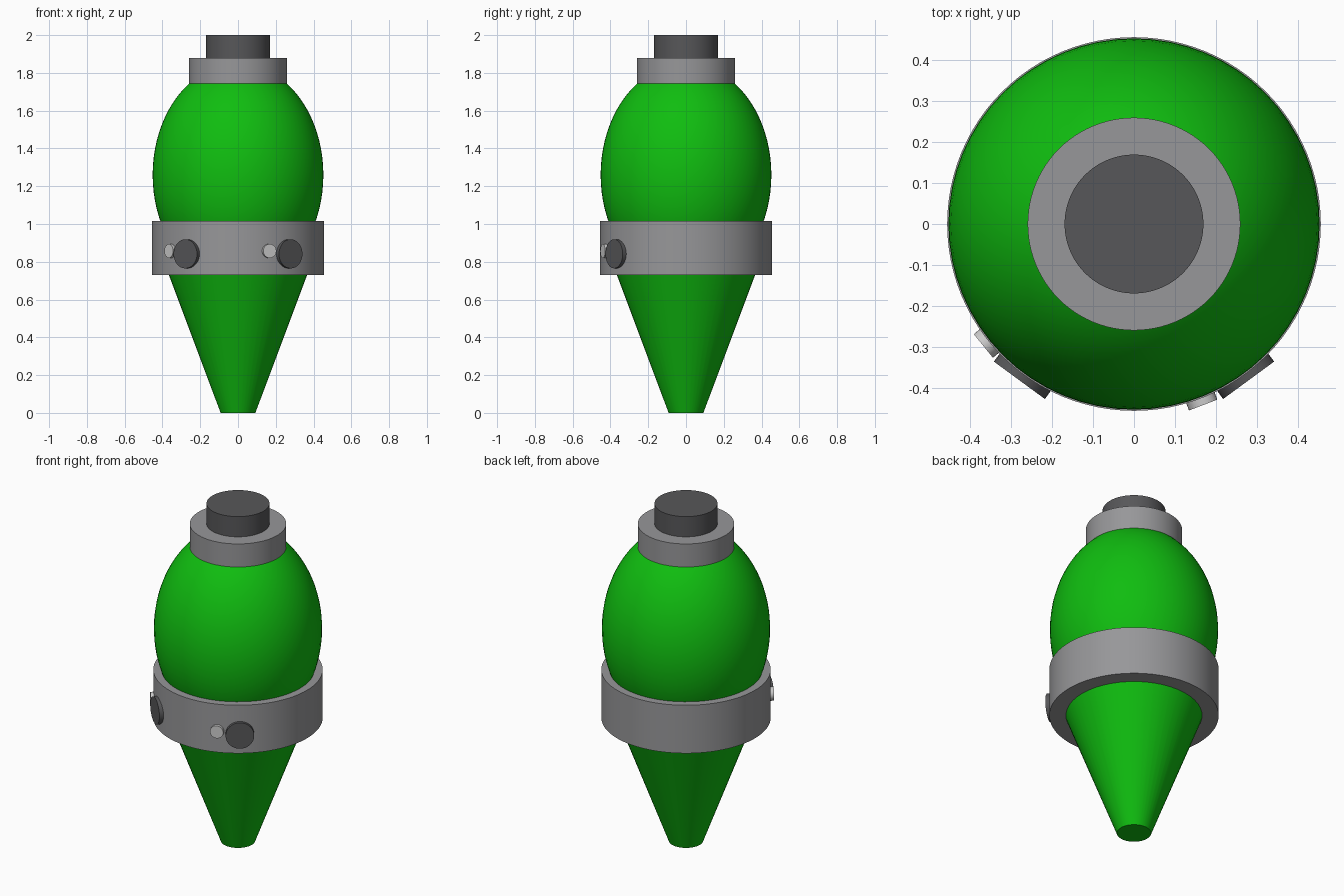
import bpy, math
from mathutils import Vector

if "Cube" in bpy.data.objects:
    bpy.data.objects.remove(bpy.data.objects["Cube"])


def material(name, color):
    m = bpy.data.materials.new(name)
    m.diffuse_color = (*color, 1)
    m.use_nodes = True
    m.node_tree.nodes["Principled BSDF"].inputs["Base Color"].default_value = m.diffuse_color
    return m


green = material("green", (0.005, 0.51, 0.005))
grey = material("grey", (0.31, 0.31, 0.32))
dark = material("dark_grey", (0.095, 0.095, 0.1))
light = material("light_grey", (0.58, 0.58, 0.56))


def finish(name, mat):
    ob = bpy.context.object
    ob.name = name
    ob.data.materials.append(mat)
    bpy.ops.object.shade_smooth_by_angle(angle=math.radians(35))
    return ob


def tapered(name, r_bottom, r_top, z0, z1, mat, sides=96):
    bpy.ops.mesh.primitive_cone_add(vertices=sides, radius1=r_bottom, radius2=r_top,
                                    depth=z1 - z0, location=(0, 0, (z0 + z1) / 2))
    return finish(name, mat)


def disc_on_band(name, x, y, z, radius, mat):
    # short cylinder whose axis points straight out of the band
    out = Vector((x, y, 0)).normalized()
    bpy.ops.mesh.primitive_cylinder_add(vertices=32, radius=radius, depth=0.032,
                                        location=out * 0.456 + Vector((0, 0, z)),
                                        rotation=out.to_track_quat('Z', 'Y').to_euler())
    return finish(name, mat)


# Tapered tip and egg-shaped body
tapered("lower_cone", 0.092, 0.368, 0, 0.735, green, 48)
bpy.ops.mesh.primitive_uv_sphere_add(segments=64, ring_count=40, radius=1, location=(0, 0, 1.26))
bpy.context.object.scale = (0.452, 0.452, 0.59)
finish("egg_body", green)

# Band, collar and top cap
tapered("waist_band", 0.455, 0.455, 0.73, 1.015, grey)
tapered("neck_collar", 0.259, 0.259, 1.74, 1.88, grey)
tapered("top_cap", 0.169, 0.169, 1.87, 2.0, dark)

# Two pairs of round buttons on the front of the band
disc_on_band("left_large_button", -0.275, -0.375, 0.842, 0.077, dark)
disc_on_band("right_large_button", 0.275, -0.375, 0.842, 0.077, dark)
disc_on_band("left_small_button", -0.362, -0.293, 0.857, 0.037, light)
disc_on_band("right_small_button", 0.167, -0.437, 0.857, 0.037, light)
